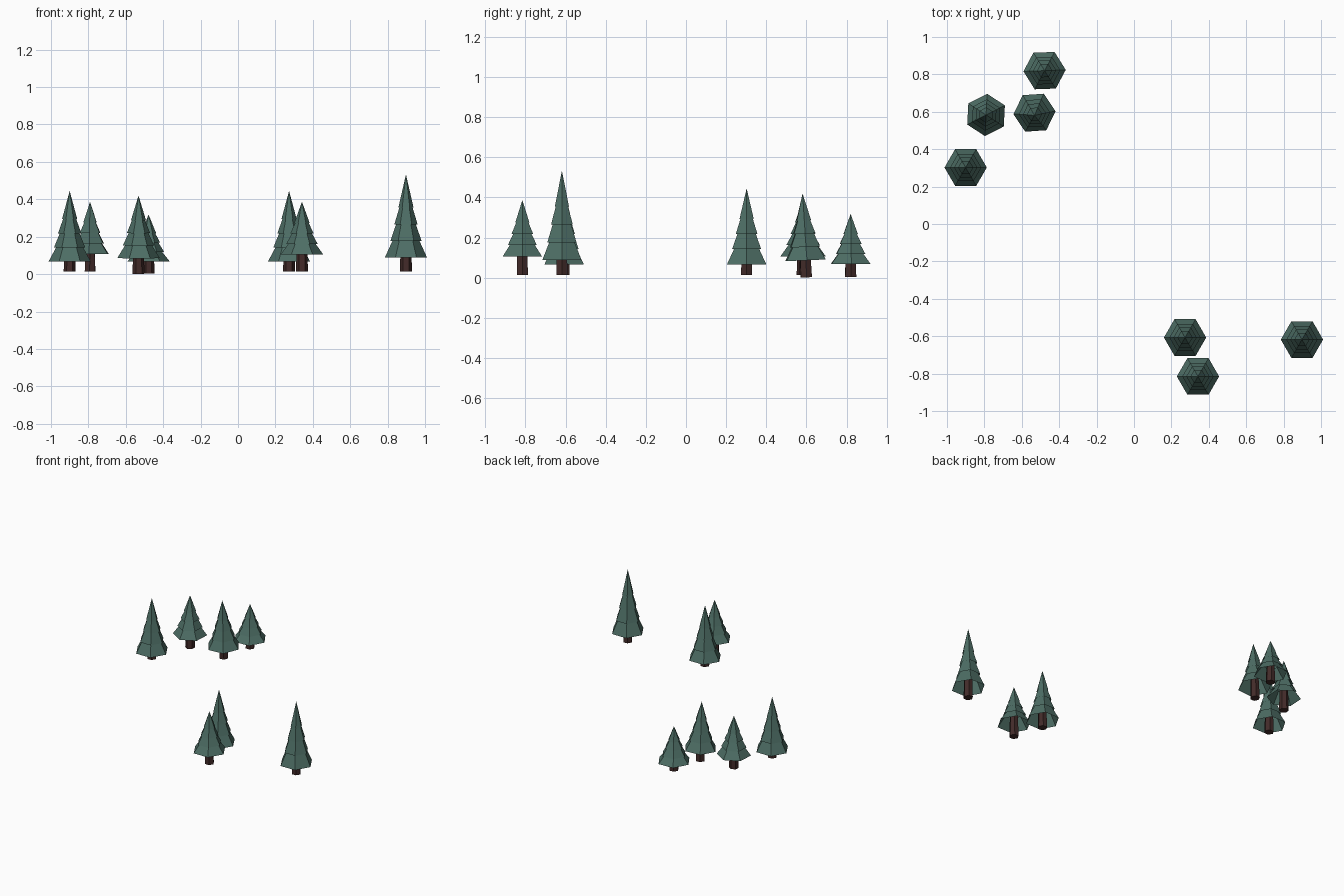
import bpy, bmesh, math
from mathutils import Matrix

if "Cube" in bpy.data.objects:
    bpy.data.objects.remove(bpy.data.objects["Cube"])


def material(name, rgb):
    m = bpy.data.materials.new(name)
    m.diffuse_color = (*rgb, 1)
    m.use_nodes = True
    m.node_tree.nodes["Principled BSDF"].inputs["Base Color"].default_value = m.diffuse_color
    return m


GREEN = material("pine green", (0.075, 0.155, 0.13))
BROWN = material("dark bark", (0.055, 0.024, 0.022))

SKIRT = 0.113   # radius of the lowest branches
# Tiers: start height, start radius, end height, end radius (fractions)
TIERS = [(0.0, 1.0, 0.28, 0.50),
         (0.2, 0.74, 0.48, 0.36),
         (0.4, 0.55, 0.68, 0.22),
         (0.6, 0.36, 1.0, 0.0)]


def frustum(bm, z0, r0, z1, r1, cap):
    """Six-sided frustum with corners on +y and -y."""
    mat = Matrix.Translation((0, 0, (z0 + z1) / 2)) @ Matrix.Rotation(math.pi / 6, 4, 'Z')
    bmesh.ops.create_cone(bm, cap_ends=cap, segments=6, radius1=r0, radius2=r1,
                          depth=z1 - z0, matrix=mat)


def add_object(name, bm, mat, matrix):
    bmesh.ops.remove_doubles(bm, verts=bm.verts, dist=1e-5)
    me = bpy.data.meshes.new(name)
    bm.to_mesh(me)
    bm.free()
    me.materials.append(mat)
    ob = bpy.data.objects.new(name, me)
    ob.matrix_world = matrix
    bpy.context.collection.objects.link(ob)


def tree(i, x, y, foot, skirt, tip, turn=0, lean=0):
    place = (Matrix.Translation((x, y, 0)) @ Matrix.Translation((0, 0, skirt))
             @ Matrix.Rotation(math.radians(lean), 4, 'X')
             @ Matrix.Translation((0, 0, -skirt))
             @ Matrix.Rotation(math.radians(turn), 4, 'Z'))
    h = tip - skirt
    # Trunk, running up inside the hollow branches
    bm = bmesh.new()
    frustum(bm, foot, 0.032, skirt + h * 0.35, 0.027, True)
    add_object(f"trunk_{i}", bm, BROWN, place)
    # Overlapping open tiers of branches
    bm = bmesh.new()
    for z0, r0, z1, r1 in TIERS:
        frustum(bm, skirt + h * z0, SKIRT * r0, skirt + h * z1, SKIRT * r1, False)
    add_object(f"branches_{i}", bm, GREEN, place)


# x, y, trunk foot, skirt height, tip height, turn, lean
TREES = [(-0.90, 0.302, 0.013, 0.067, 0.445),
         (-0.791, 0.583, 0.013, 0.107, 0.387, 27),
         (-0.532, 0.595, 0.002, 0.087, 0.42, 4, 2.5),
         (-0.478, 0.82, 0.004, 0.068, 0.318, 2),
         (0.273, -0.607, 0.013, 0.067, 0.445),
         (0.342, -0.815, 0.013, 0.106, 0.387),
         (0.898, -0.618, 0.013, 0.088, 0.533)]
for i, t in enumerate(TREES, 1):
    tree(i, *t)
